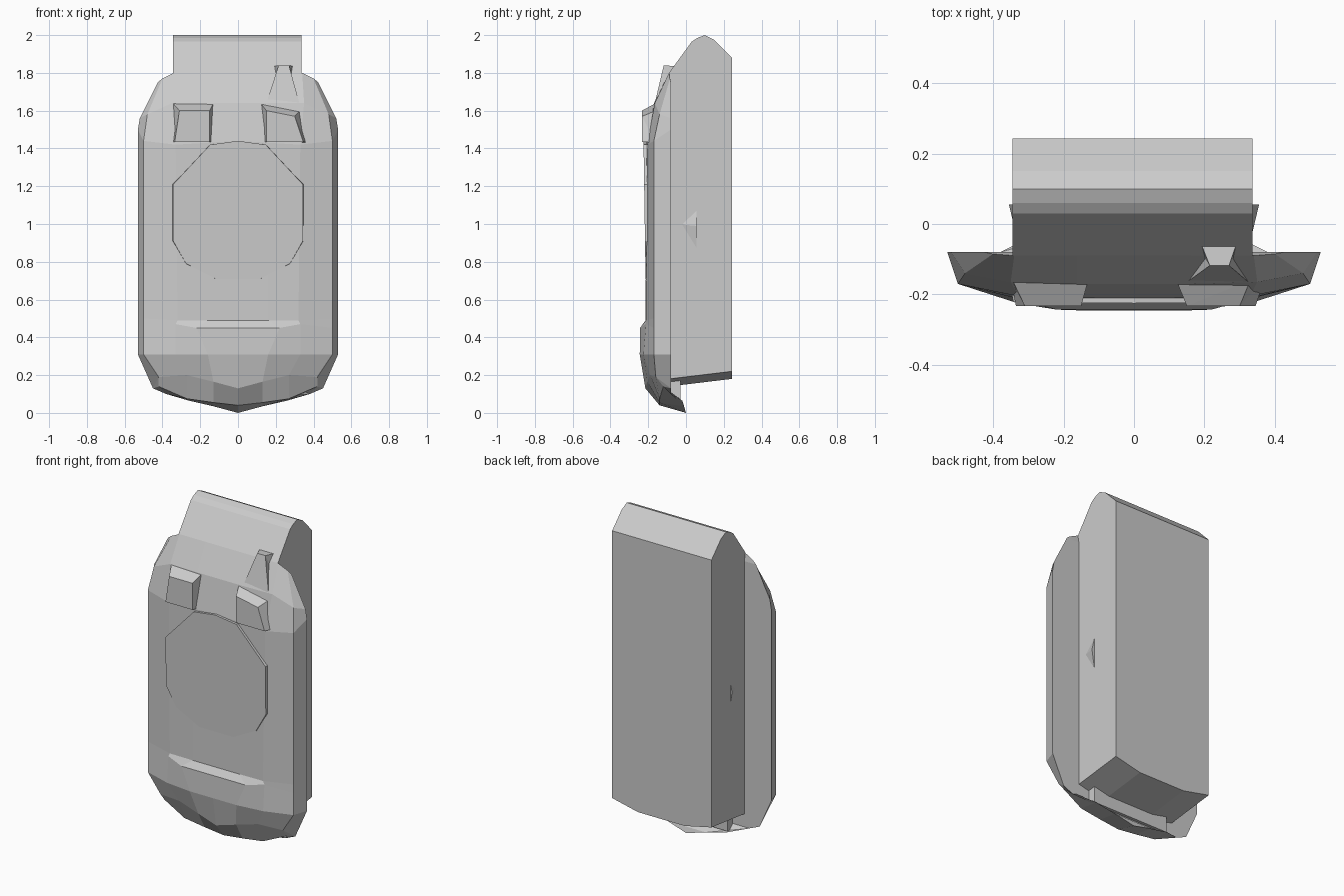
import bpy, bmesh
from mathutils import Vector

if "Cube" in bpy.data.objects:
    bpy.data.objects.remove(bpy.data.objects["Cube"])


def make(name, verts, faces):
    bm = bmesh.new()
    vs = [bm.verts.new(v) for v in verts]
    for f in faces:
        bm.faces.new([vs[i] for i in f])
    bmesh.ops.remove_doubles(bm, verts=bm.verts, dist=0.0005)
    bmesh.ops.recalc_face_normals(bm, faces=bm.faces)
    bmesh.ops.triangulate(bm, faces=[f for f in bm.faces if len(f.verts) > 3])
    bmesh.ops.dissolve_limit(bm, angle_limit=0.01, verts=bm.verts, edges=bm.edges)
    mesh = bpy.data.meshes.new(name)
    bm.to_mesh(mesh)
    bm.free()
    obj = bpy.data.objects.new(name, mesh)
    bpy.context.collection.objects.link(obj)
    return obj


def loft(name, rings):
    """Join closed rings of equal length and cap both ends."""
    n, m = len(rings[0]), len(rings)
    faces = [(r * n + i, r * n + (i + 1) % n, (r + 1) * n + (i + 1) % n, (r + 1) * n + i)
             for r in range(m - 1) for i in range(n)]
    faces += [tuple(range(n)), tuple(range((m - 1) * n, m * n))]
    return make(name, [p for ring in rings for p in ring], faces)


# Main block: side profile swept across x, with a belly lower in the middle
def block_ring(x, drop):
    prof = [(-0.09, 0.18 - drop), (-0.09, 1.80), (0.03, 1.965), (0.06, 1.985), (0.10, 2.0),
            (0.15, 1.975), (0.243, 1.88), (0.243, 0.22 - drop)]
    return [(x, y, z) for y, z in prof]


loft("main_block", [block_ring(-0.345, 0), block_ring(-0.16, 0.04),
                    block_ring(0.16, 0.04), block_ring(0.337, 0)])

# Front shell: rows from the lower lip up, half width from rim to centre
half_rows = [
    [(.45, -.08, .13), (.38, -.08, .10), (.26, -.02, .065), (.13, -.01, .035), (0, 0, 0)],
    [(.45, -.08, .13), (.42, -.12, .14), (.27, -.14, .075), (.13, -.14, .055), (0, -.14, .04)],
    [(.45, -.08, .13), (.42, -.16, .19), (.27, -.19, .20), (.13, -.205, .165), (0, -.215, .13)],
    [(.53, -.08, .31), (.50, -.17, .31), (.33, -.225, .31), (.16, -.245, .31), (0, -.245, .31)],
    [(.53, -.08, .45), (.50, -.17, .45), (.33, -.212, .47), (.22, -.243, .45), (0, -.243, .45)],
    [(.53, -.08, .50), (.50, -.17, .50), (.32, -.212, .49), (.16, -.214, .49), (0, -.214, .49)],
    [(.53, -.08, 1.5), (.50, -.17, 1.44), (.33, -.205, 1.42), (.16, -.21, 1.43), (0, -.21, 1.44)],
    [(.52, -.08, 1.56), (.48, -.14, 1.58), (.35, -.165, 1.64), (.16, -.17, 1.64), (0, -.17, 1.64)],
    [(.425, -.08, 1.75), (.40, -.085, 1.77), (.34, -.09, 1.80), (.16, -.09, 1.80), (0, -.09, 1.80)],
]


def mirror_row(row):
    return [(-x, y, z) for x, y, z in row] + row[-2::-1]


def shell():
    rows = [mirror_row(r) for r in half_rows]
    n = len(rows[0])
    bm = bmesh.new()
    grid = [[bm.verts.new(p) for p in r] for r in rows]
    for a, b in zip(grid, grid[1:]):
        for i in range(n):
            j = (i + 1) % n
            bm.faces.new((a[i], a[j], b[j], b[i]))
    bm.faces.new(grid[0])
    bm.faces.new(grid[-1])
    bmesh.ops.remove_doubles(bm, verts=bm.verts, dist=0.0005)
    bmesh.ops.triangulate(bm, faces=[f for f in bm.faces if len(f.verts) > 4])
    bmesh.ops.recalc_face_normals(bm, faces=bm.faces)
    mesh = bpy.data.meshes.new("front_shell")
    bm.to_mesh(mesh)
    bm.free()
    bpy.context.collection.objects.link(bpy.data.objects.new("front_shell", mesh))


shell()

# Round-ish raised panel, fading into the shell at its lower edge
right = [(0, 1.44), (.15, 1.42), (.35, 1.21), (.35, .91), (.28, .79), (.12, .71)]
outline = right + [(-x, z) for x, z in right[:0:-1]]
loft("front_panel", [
    [(x, -0.18, z) for x, z in outline],
    [(x * 0.98, -0.214 - 0.011 * (z - 0.71) / 0.73, z) for x, z in outline]])

# Square eye pods, wide at the shell and narrower in front
def pod(name, back, front, y_back, y_front):
    loft(name, [[(x, y_back, z) for x, z in back], [(x, y_front, z) for x, z in front]])


pod("eye_left", [(-.35, 1.43), (-.13, 1.43), (-.13, 1.64), (-.345, 1.64)],
    [(-.335, 1.435), (-.15, 1.435), (-.15, 1.60), (-.31, 1.60)], -0.16, -0.233)
pod("eye_right", [(.13, 1.43), (.37, 1.43), (.33, 1.60), (.12, 1.64)],
    [(.15, 1.435), (.345, 1.435), (.30, 1.57), (.15, 1.60)], -0.16, -0.233)

# Small horn above the right eye
loft("horn", [
    [(.15, -.165, 1.64), (.325, -.165, 1.64), (.31, -.05, 1.64), (.17, -.05, 1.64)],
    [(.215, -.118, 1.84), (.27, -.118, 1.84), (.293, -.05, 1.835), (.188, -.05, 1.835)]])

# Side nubs
for side, s in (("left", -1), ("right", 1)):
    make("side_nub_" + side,
         [(.33 * s, .055, 1.10), (.33 * s, .055, .83), (.355 * s, .055, .99), (.33 * s, -.05, 1.0)],
         [(0, 1, 2), (0, 2, 3), (1, 3, 2), (0, 3, 1)])

# Tab joining the lower lip to the block
loft("lower_tab", [[(x, -.09, .07), (x, -.03, .07), (x, -.03, .20), (x, -.09, .20)]
                   for x in (-.265, .265)])
